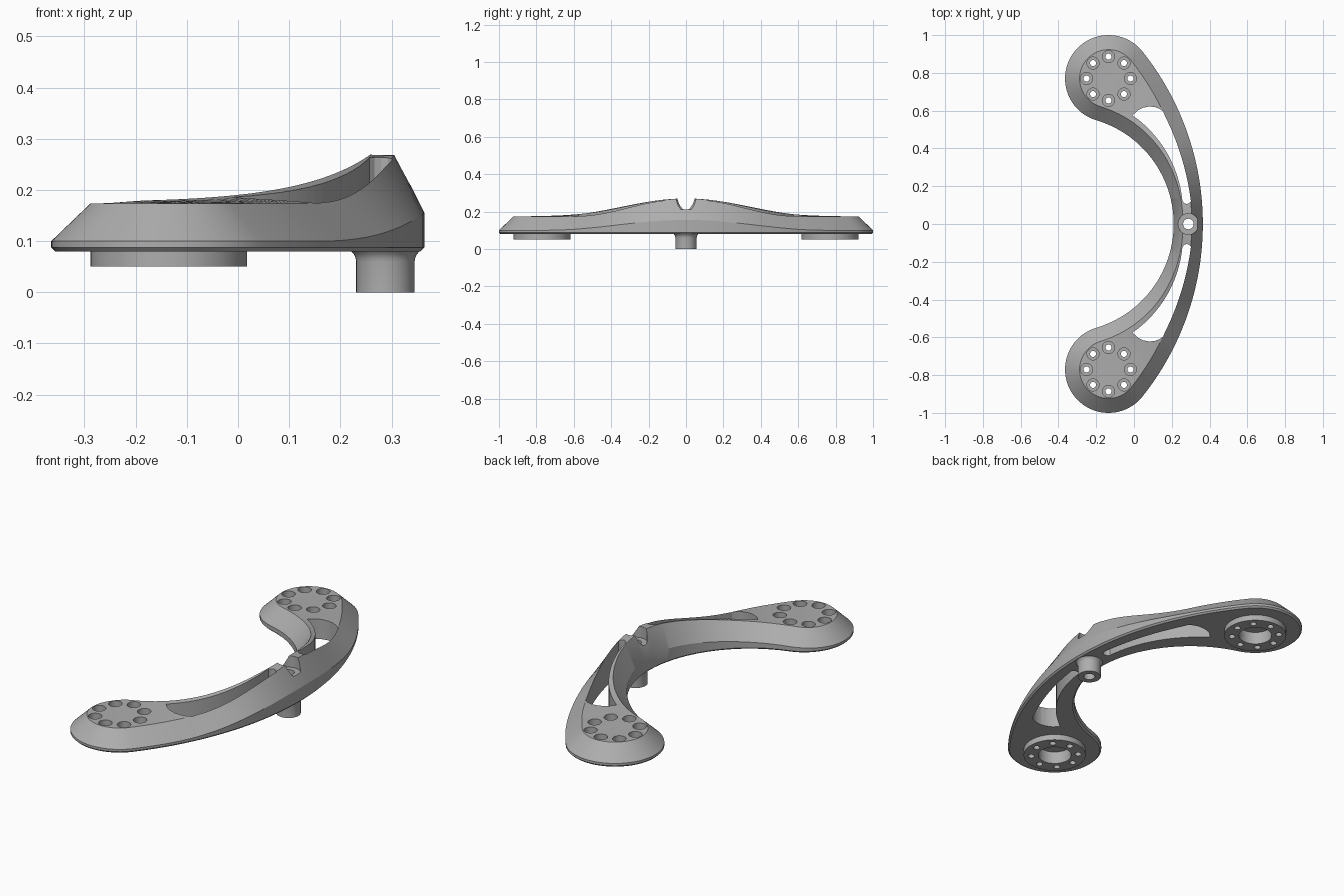
import bpy, bmesh
from math import sin, cos, pi, atan2, hypot
from mathutils import Vector

if "Cube" in bpy.data.objects:
    bpy.data.objects.remove(bpy.data.objects["Cube"], do_unlink=True)

metal = bpy.data.materials.new("satin_grey")
metal.use_nodes = True
GREY = (0.42, 0.42, 0.42, 1)
metal.diffuse_color = GREY
metal.node_tree.nodes["Principled BSDF"].inputs["Base Color"].default_value = GREY

# Plan layout: round pads joined by two tangent arcs
PAD = Vector((-0.135, 0.77))
PAD_R = 0.23
OUT_C, OUT_R = -1.1, 1.4645
IN_C, IN_R = -0.363, 0.573
HUB_X = 0.288
ARM_STEPS, PAD_STEPS = 40, 28


def finish(name, bm):
    bmesh.ops.remove_doubles(bm, verts=bm.verts, dist=1e-5)
    bmesh.ops.recalc_face_normals(bm, faces=bm.faces)
    mesh = bpy.data.meshes.new(name)
    bm.to_mesh(mesh)
    bm.free()
    mesh.materials.append(metal)
    obj = bpy.data.objects.new(name, mesh)
    bpy.context.collection.objects.link(obj)
    return obj


def lathe(name, profile, x, y, steps=40):
    """Solid of revolution from (radius, z) points."""
    bm = bmesh.new()
    rings = [[bm.verts.new((x + r * cos(2 * pi * i / steps), y + r * sin(2 * pi * i / steps), z))
              for i in range(steps)] for r, z in profile]
    for a, b in zip(rings, rings[1:]):
        for i in range(steps):
            j = (i + 1) % steps
            bm.faces.new((a[i], a[j], b[j], b[i]))
    bm.faces.new(rings[0])
    bm.faces.new(rings[-1])
    return finish(name, bm)


def prism(name, points, z0, z1):
    bm = bmesh.new()
    face = bm.faces.new([bm.verts.new((x, y, z0)) for x, y in points])
    ext = bmesh.ops.extrude_face_region(bm, geom=[face])
    verts = [g for g in ext["geom"] if isinstance(g, bmesh.types.BMVert)]
    bmesh.ops.translate(bm, verts=verts, vec=(0, 0, z1 - z0))
    return finish(name, bm)


def combine(target, other, operation):
    mod = target.modifiers.new(other.name, "BOOLEAN")
    mod.operation, mod.solver, mod.object = operation, "EXACT", other
    bpy.context.view_layer.objects.active = target
    bpy.ops.object.modifier_apply(modifier=mod.name)
    bpy.data.objects.remove(other, do_unlink=True)


def swell(y, width):
    return 0.5 + 0.5 * cos(pi * min(abs(y) / width, 1))


def unit(angle):
    return Vector((cos(angle), sin(angle)))


def half_section(p, inward, mid_inset):
    """Bottom chamfer, rim, sloped side and top edge at one outline point."""
    rise = swell(p.y, 0.65)
    inset = 0.077 + (mid_inset - 0.077) * rise
    low, top = p + inward * 0.008, p + inward * inset
    return [(*low, 0.08), (*p, 0.088), (*p, 0.1 + 0.055 * swell(p.y, 0.75)),
            (*top, 0.174 + 0.096 * rise)]


# Arm body: cross-sections swept from the middle to the pad tip, then mirrored
out_a = atan2(PAD.y, PAD.x - OUT_C)
in_a = atan2(PAD.y, PAD.x - IN_C)
tip_a = (out_a + in_a + pi) / 2
sections = []
for i in range(ARM_STEPS):
    t = i / ARM_STEPS
    o, n = unit(out_a * t), unit(in_a * t)
    sections.append(half_section(Vector((OUT_C, 0)) + o * OUT_R, -o, 0.058)
                    + half_section(Vector((IN_C, 0)) + n * IN_R, n, 0.05)[::-1])
for i in range(PAD_STEPS + 1):
    t = i / PAD_STEPS
    o = unit(out_a + (tip_a - out_a) * t)
    n = unit(in_a + pi + (tip_a - in_a - pi) * t)
    sections.append(half_section(PAD + o * PAD_R, -o, 0.058)
                    + half_section(PAD + n * PAD_R, -n, 0.05)[::-1])
mirrored = [[(x, -y, z) for x, y, z in s] for s in sections[:0:-1]]
bm = bmesh.new()
loops = [[bm.verts.new(p) for p in s] for s in mirrored + sections]
for a, b in zip(loops, loops[1:]):
    for k in range(8):
        m = (k + 1) % 8
        bm.faces.new((a[k], a[m], b[m], b[k]))
body = finish("curved_arm", bm)

# Central post with a flared root
combine(body, lathe("post", [(0.057, 0), (0.057, 0.06), (0.0585, 0.068), (0.062, 0.075),
                             (0.067, 0.0803), (0.06, 0.1)], HUB_X, 0), "UNION")

# Round bosses under the pads
for side in (1, -1):
    combine(body, lathe("boss", [(0.153, 0.05), (0.153, 0.1)], PAD.x, side * PAD.y, 64), "UNION")

# Long slots between the two rails
for side in (1, -1):
    inner, outer = [], []
    for i in range(21):
        t = i / 20
        y = 0.12 + 0.455 * t
        r = IN_R + 0.058 + 0.045 * t
        inner.append((IN_C + (r * r - y * y) ** 0.5, y))
        r = OUT_R - 0.058 - 0.019 * t
        outer.append((OUT_C + (r * r - y * y) ** 0.5, y))
    far_end = [(0.155, 0.595), (0.135, 0.61), (0.11, 0.619), (0.08, 0.622),
               (0.05, 0.616), (0.02, 0.602)]
    near_end = [(0.267, 0.11), (0.28, 0.106), (0.293, 0.11)]
    outline = outer + far_end + inner[::-1] + near_end
    combine(body, prism("slot_cutter", [(x, side * y) for x, y in outline], -0.1, 0.4),
            "DIFFERENCE")

# Stepped bore through the hub
combine(body, lathe("hub_cutter", [(0.028, -0.1), (0.028, 0.21), (0.055, 0.21), (0.055, 0.4)],
                    HUB_X, 0), "DIFFERENCE")

# Pad recess underneath and the ring of stepped bolt holes
for side in (1, -1):
    combine(body, lathe("recess_cutter", [(0.081, 0), (0.081, 0.115)],
                        PAD.x, side * PAD.y, 48), "DIFFERENCE")
    for i in range(8):
        p = PAD + unit(i * pi / 4) * 0.116
        combine(body, lathe("bolt_cutter", [(0.016, 0), (0.016, 0.105), (0.032, 0.105), (0.032, 0.3)],
                            p.x, side * p.y, 24), "DIFFERENCE")

# Soft shading with crisp edges
bpy.ops.object.select_all(action="DESELECT")
body.select_set(True)
bpy.context.view_layer.objects.active = body
bpy.ops.object.shade_smooth_by_angle(angle=pi / 7)
